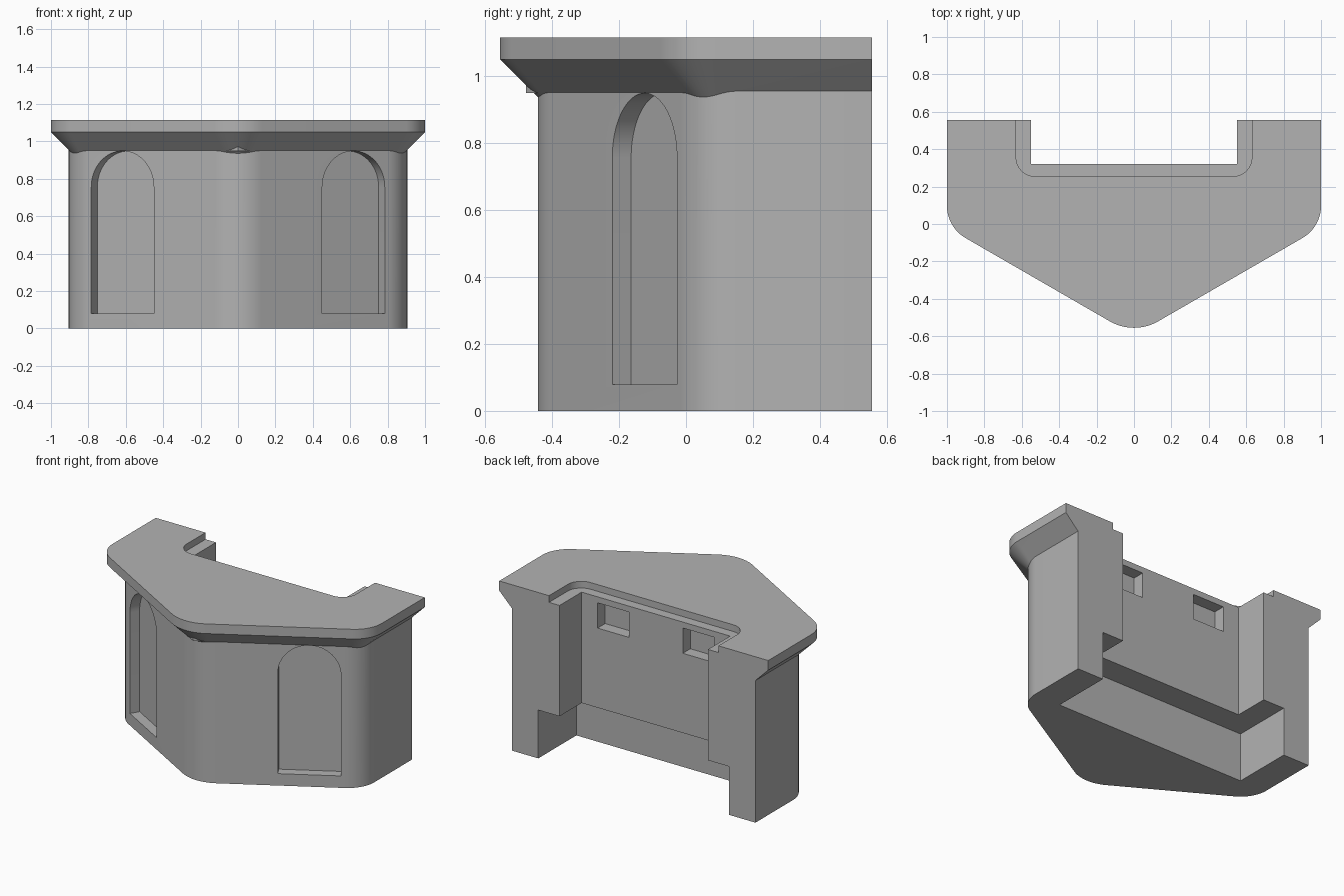
import bpy
import bmesh
from math import sin, cos, tan, pi, radians

SLANT = radians(30)   # angle of the two front faces
BACK = 0.555          # y of the flat back

cube = bpy.data.objects.get("Cube")
if cube:
    bpy.data.objects.remove(cube, do_unlink=True)

grey = bpy.data.materials.new("plain grey")
grey.use_nodes = True
colour = (0.45, 0.45, 0.45, 1)
grey.diffuse_color = colour
grey.node_tree.nodes["Principled BSDF"].inputs["Base Color"].default_value = colour


def loft(name, rings):
    """Closed solid from matching rings of points."""
    bm = bmesh.new()
    loops = [[bm.verts.new(p) for p in ring] for ring in rings]
    n = len(loops[0])
    for a, b in zip(loops, loops[1:]):
        for i in range(n):
            j = (i + 1) % n
            bm.faces.new((a[i], a[j], b[j], b[i]))
    bm.faces.new(loops[0][::-1])
    bm.faces.new(loops[-1])
    bmesh.ops.recalc_face_normals(bm, faces=bm.faces)
    mesh = bpy.data.meshes.new(name)
    bm.to_mesh(mesh)
    bm.free()
    mesh.materials.append(grey)
    obj = bpy.data.objects.new(name, mesh)
    bpy.context.collection.objects.link(obj)
    return obj


def prism(name, outline, z0, z1):
    return loft(name, [[(x, y, z) for x, y in outline] for z in (z0, z1)])


def box(name, x0, x1, y0, y1, z0, z1):
    return prism(name, [(x0, y0), (x1, y0), (x1, y1), (x0, y1)], z0, z1)


def arc(cx, cy, r, a0, a1, steps=16):
    angles = [radians(a0 + (a1 - a0) * i / steps) for i in range(steps + 1)]
    return [(cx + r * cos(a), cy + r * sin(a)) for a in angles]


def plan(half, tip, tip_r, side_r):
    """Pointed-front plan: half width, sharp tip y, and the two fillet radii."""
    corner_y = tip + half * tan(SLANT) + side_r * tan(SLANT)
    right = arc(0, tip + tip_r / cos(SLANT), tip_r, -90, -60)
    right += arc(half - side_r, corner_y, side_r, -60, 0)
    right.append((half, BACK + 0.2))
    return right + [(-x, y) for x, y in right[:0:-1]]


def combine(target, tool, operation):
    mod = target.modifiers.new("combine", 'BOOLEAN')
    mod.operation = operation
    mod.solver = 'EXACT'
    mod.object = tool
    bpy.context.view_layer.objects.active = target
    bpy.ops.object.modifier_apply(modifier=mod.name)
    bpy.data.objects.remove(tool, do_unlink=True)


# Body with rounded front corners
counter = prism("bar_counter", plan(0.905, -0.48, 0.25, 0.2), 0, 1.0)

# Overhanging top with a sloping underside
rings = []
for inset, z in ((0.125, 0.925), (0, 1.05), (0, 1.115)):
    outline = plan(1 - inset, -0.595 + inset / cos(SLANT), 0.26 - inset, 0.2 - inset)
    rings.append([(x, y, z) for x, y in outline])
combine(counter, loft("top", rings), 'UNION')

# Small sharp nose under the front tip
nose = [(0, -0.478), (0.16, -0.478 + 0.16 * tan(SLANT)), (0, -0.3),
        (-0.16, -0.478 + 0.16 * tan(SLANT))]
combine(counter, prism("nose", nose, 0.95, 1.02), 'UNION')

# Flat back
combine(counter, box("back_cut", -2, 2, BACK, 2, -1, 2), 'DIFFERENCE')

# Rear standing space, wider toe recess, and rounded ledge around the top
combine(counter, box("bay", -0.552, 0.552, 0.32, 1, -0.1, 1.3), 'DIFFERENCE')
combine(counter, box("toe_recess", -0.71, 0.71, 0.15, 1, -0.1, 0.325), 'DIFFERENCE')
ledge = arc(-0.53, 0.355, 0.1, 180, 270) + arc(0.53, 0.355, 0.1, 270, 360)
ledge += [(0.63, 1), (-0.63, 1)]
combine(counter, prism("ledge", ledge, 1.07, 1.3), 'DIFFERENCE')

# Arched front panels and rear pockets on both sides
panel_r = 0.193
panel = [(-panel_r, 0.08), (panel_r, 0.08)] + arc(0, 0.756, panel_r, 0, 180, 32)
mid_x = 0.6175
mid_y = -0.48 + mid_x * tan(SLANT)
for side in (-1, 1):
    rings = []
    for depth in (-0.02, 0.065):
        rings.append([(side * (mid_x + u * cos(SLANT) - depth * sin(SLANT)),
                       mid_y + u * sin(SLANT) + depth * cos(SLANT), z)
                      for u, z in panel])
    combine(counter, loft("arch", rings), 'DIFFERENCE')
    x0, x1 = sorted((side * 0.2, side * 0.433))
    combine(counter, box("pocket", x0, x1, 0.24, 0.4, 0.86, 1.03), 'DIFFERENCE')

# Smooth fillets, crisp edges
bpy.ops.object.select_all(action='DESELECT')
counter.select_set(True)
bpy.context.view_layer.objects.active = counter
bpy.ops.object.shade_smooth_by_angle(angle=radians(25))
